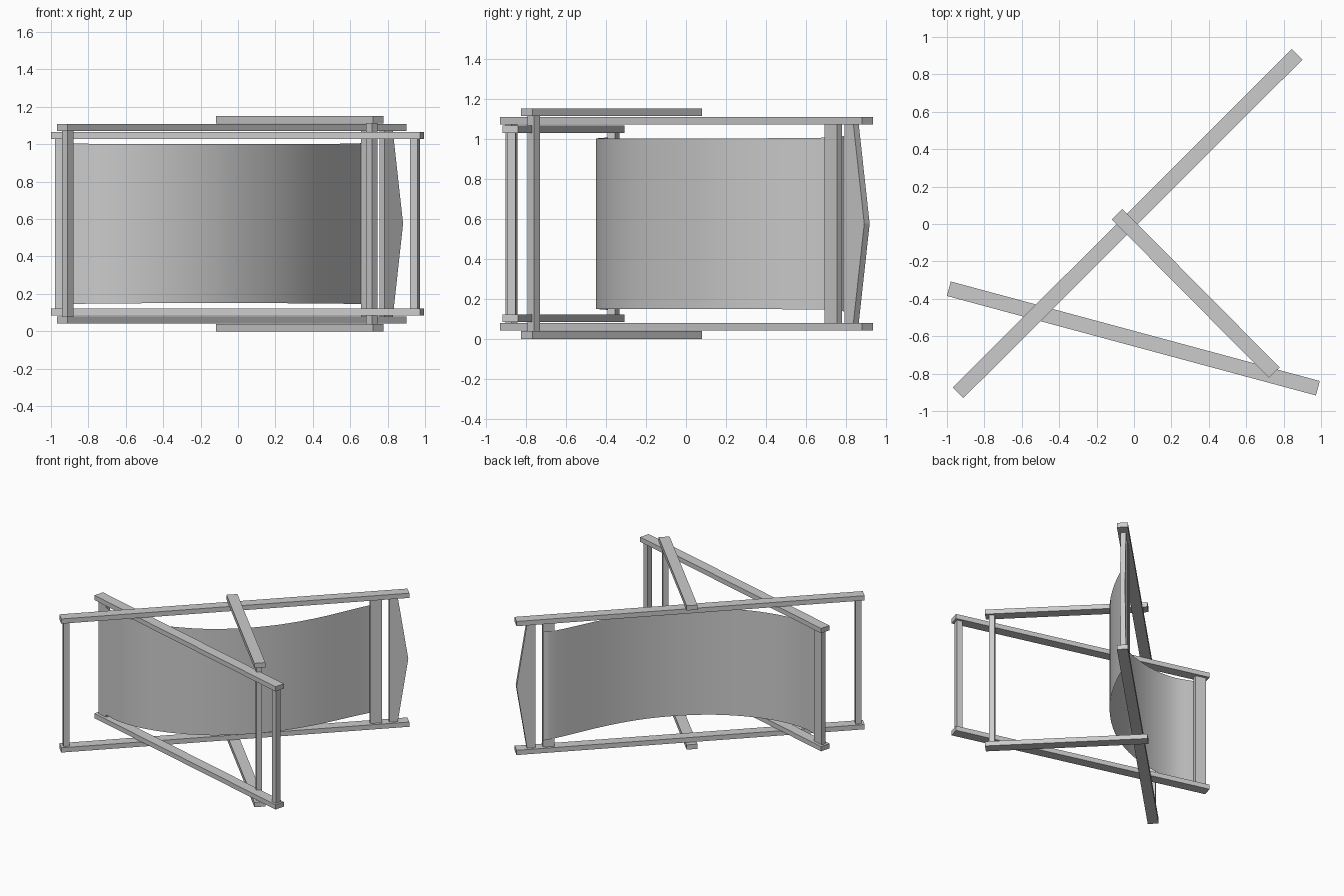
import bpy, bmesh
from mathutils import Vector

if "Cube" in bpy.data.objects:
    bpy.data.objects.remove(bpy.data.objects["Cube"])

H = 1.15    # overall height (chair lies on its side)
W = 0.08    # rail width
T = 0.038   # timber thickness


def box(name, a, b, width, z0, z1):
    """Timber running from a to b in plan, of given width, from z0 to z1."""
    a, b = Vector(a), Vector(b)
    d = (b - a).normalized()
    n = Vector((-d.y, d.x)) * width / 2
    bm = bmesh.new()
    f = bm.faces.new([bm.verts.new((p.x, p.y, z0)) for p in (a - n, b - n, b + n, a + n)])
    ext = bmesh.ops.extrude_face_region(bm, geom=[f])
    top = [v for v in ext["geom"] if isinstance(v, bmesh.types.BMVert)]
    bmesh.ops.translate(bm, verts=top, vec=(0, 0, z1 - z0))
    return finish(name, bm)


def finish(name, bm):
    bmesh.ops.recalc_face_normals(bm, faces=bm.faces)
    me = bpy.data.meshes.new(name)
    bm.to_mesh(me)
    bm.free()
    ob = bpy.data.objects.new(name, me)
    bpy.context.collection.objects.link(ob)
    return ob


def along(frame, t0, t1):
    """Two plan points at distances t0, t1 from a frame's first end."""
    a, b = Vector(frame[0]), Vector(frame[1])
    d = (b - a).normalized()
    return a + d * t0, a + d * t1


# Three pairs of rails, each pair in its own layer
back = ((-0.94, -0.902), (0.872, 0.907))
seat = ((-0.99, -0.346), (0.983, -0.878))
prop = ((-0.09, 0.052), (0.75, -0.795))
layers = {"prop_rail": (prop, 0.0), "back_rail": (back, 0.041), "seat_rail": (seat, 0.084)}
for name, (fr, z) in layers.items():
    box(name + "_lower", *fr, W, z, z + T)
    box(name + "_upper", *fr, W, H - z - T, H - z)


def length(fr):
    return (Vector(fr[1]) - Vector(fr[0])).length


# Square crossbars at the feet
S = 0.043
box("back_foot_bar", *along(back, 0.02, 0.02 + S), S, 0.06, H - 0.06)
L = length(seat)
box("seat_foot_bar", *along(seat, L - 0.06, L - 0.06 + S), S, 0.1, H - 0.1)
L = length(prop)
box("prop_bar", *along(prop, L - 0.07, L - 0.07 + S), S, 0.02, H - 0.02)

# Flat slats holding the fabric
L = length(back)
box("back_slat", *along(back, L - 0.284, L - 0.198), T, 0.079, H - 0.079)
box("seat_slat", *along(seat, 0.018, 0.104), T, 0.12, H - 0.12)

# Pointed headboard: plan strip with its outer edge peaked at mid height
a, _ = along(back, L - 0.144, L)
d = (Vector(back[1]) - Vector(back[0])).normalized()
n = Vector((-d.y, d.x)) * T / 2
bm = bmesh.new()
outline = [(0, 0.079), (0.063, 0.079), (0.14, H / 2), (0.063, H - 0.079), (0, H - 0.079)]
f = bm.faces.new([bm.verts.new((*(a + d * s - n), z)) for s, z in outline])
ext = bmesh.ops.extrude_face_region(bm, geom=[f])
bmesh.ops.translate(bm, vec=(*(2 * n), 0),
                    verts=[v for v in ext["geom"] if isinstance(v, bmesh.types.BMVert)])
finish("headboard", bm)

# Sagging fabric sling, attached to the outer side of both slats
P = [Vector(p) for p in [(-0.965, -0.373), (-0.885, -0.40), (-0.72, -0.447), (-0.5, -0.437),
     (-0.25, -0.36), (0, -0.215), (0.25, 0.02), (0.45, 0.31), (0.65, 0.716), (0.713, 0.79)]]
Q = [2 * P[0] - P[1]] + P + [2 * P[-1] - P[-2]]
path = []
for i in range(1, len(Q) - 2):
    p0, p1, p2, p3 = Q[i - 1:i + 3]
    for k in range(4):
        t = k / 4
        path.append(0.5 * (2 * p1 + (p2 - p0) * t + (2 * p0 - 5 * p1 + 4 * p2 - p3) * t * t
                           + (3 * p1 - p0 - 3 * p2 + p3) * t ** 3))
path.append(P[-1])
bm = bmesh.new()
rows = []
for i, p in enumerate(path):
    u = 2 * i / (len(path) - 1) - 1
    inset = 0.15 - 0.014 * u ** 4
    rows.append([bm.verts.new((p.x, p.y, z)) for z in (inset, H - inset)])
for r, s in zip(rows, rows[1:]):
    bm.faces.new((r[0], s[0], s[1], r[1])).smooth = True
finish("fabric_sling", bm)
